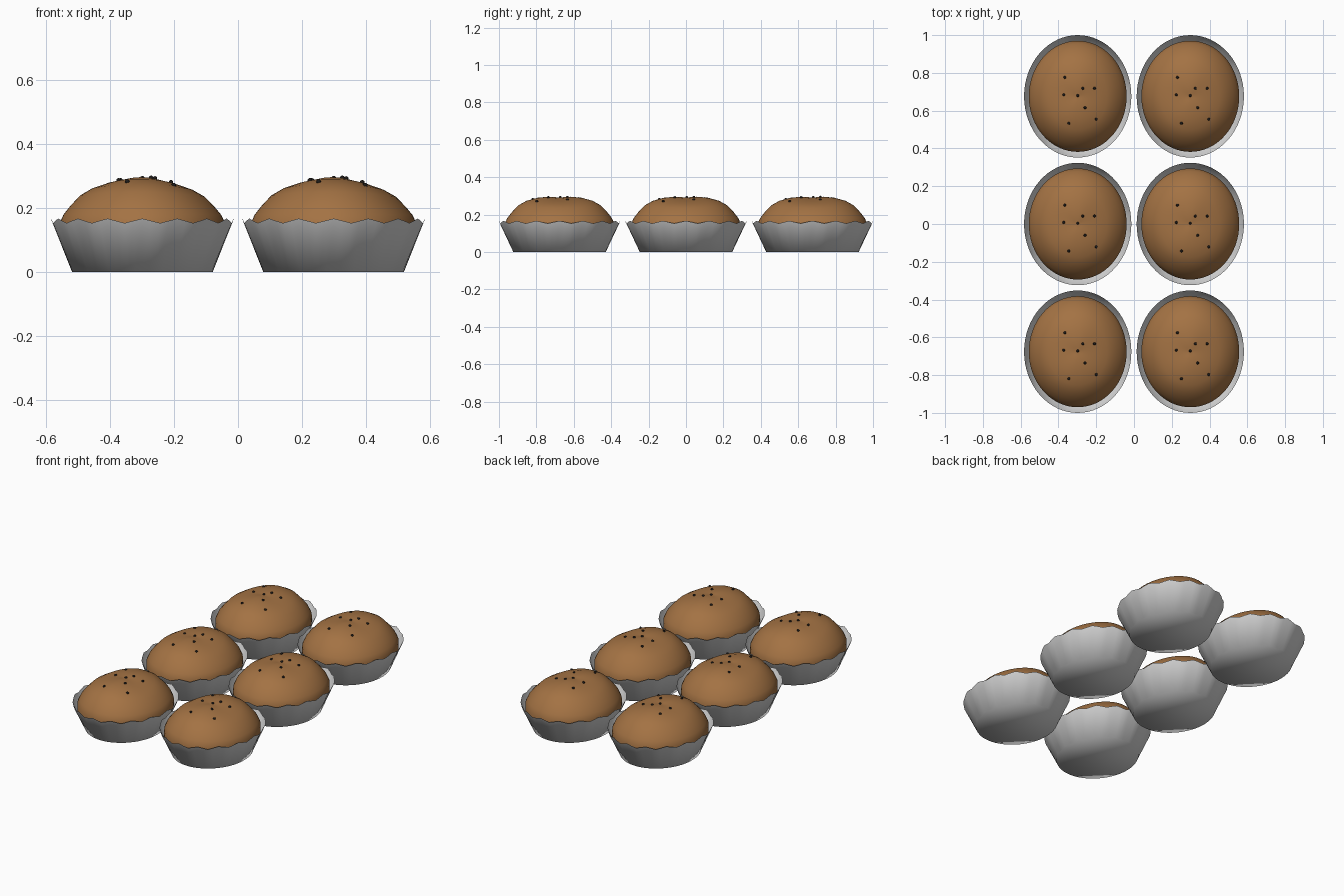
import bpy, bmesh, math

if "Cube" in bpy.data.objects:
    bpy.data.objects.remove(bpy.data.objects["Cube"])

SEG = 64


def material(name, col):
    m = bpy.data.materials.new(name)
    m.diffuse_color = (*col, 1)
    m.use_nodes = True
    m.node_tree.nodes["Principled BSDF"].inputs["Base Color"].default_value = m.diffuse_color
    return m


paper = material("grey paper", (0.66, 0.66, 0.66))
crust = material("brown crust", (0.37, 0.17, 0.057))
seed_col = material("dark seed", (0.012, 0.01, 0.009))


def make_mesh(name, bm, mat):
    bmesh.ops.recalc_face_normals(bm, faces=bm.faces)
    for f in bm.faces:
        f.smooth = True
    me = bpy.data.meshes.new(name)
    bm.to_mesh(me)
    bm.free()
    me.materials.append(mat)
    return me


def ring(bm, rx, ry, zfun):
    out = []
    for i in range(SEG):
        a = 2 * math.pi * i / SEG
        out.append(bm.verts.new((rx * math.cos(a), ry * math.sin(a), zfun(a))))
    return out


def bridge(bm, a, b):
    for i in range(SEG):
        j = (i + 1) % SEG
        bm.faces.new((a[i], a[j], b[j], b[i]))


# Paper cup: flared oval wall with a 16-wave scalloped rim, closed base
bm = bmesh.new()
base = ring(bm, 0.219, 0.247, lambda a: 0)
rim = ring(bm, 0.284, 0.324, lambda a: 0.16 + 0.007 * math.cos(16 * a))
bridge(bm, base, rim)
bm.faces.new(base[::-1])
cup_mesh = make_mesh("paper_cup", bm, paper)

# Cake dome: oval, a little fuller along its length
RX, RY = 0.259, 0.294
PROFILE = [(1, 0.105), (1, 0.15), (0.95, 0.178), (0.87, 0.203), (0.75, 0.235), (0.6, 0.257),
           (0.4, 0.275), (0.2, 0.287), (0.08, 0.29)]


def swell(r, a):
    k = 0.045 * math.sin(a) ** 2 + 0.012 * max(0, -math.cos(a))
    return k * r * (1 - r * r)


def dome_z(x, y):
    r, a = math.hypot(x / RX, y / RY), math.atan2(y / RY, x / RX)
    pts = PROFILE[1:] + [(0, 0.291)]
    for (r1, z1), (r0, z0) in zip(pts, pts[1:]):
        if r >= r0:
            return z0 + (z1 - z0) * (r - r0) / (r1 - r0) + swell(r, a)


bm = bmesh.new()
prev = None
for r, z in PROFILE:
    cur = ring(bm, RX * r, RY * r, lambda a: z + swell(r, a))
    if prev:
        bridge(bm, prev, cur)
    prev = cur
top = bm.verts.new((0, 0, 0.291))
for i in range(SEG):
    bm.faces.new((prev[i], prev[(i + 1) % SEG], top))
dome_mesh = make_mesh("cake_dome", bm, crust)

# Seeds scattered on the dome
SEEDS = [(-0.068, 0.1), (-0.074, 0.008), (0, 0.004), (0.027, 0.042), (0.089, 0.042),
         (0.039, -0.06), (0.098, -0.121), (-0.047, -0.143)]
bm = bmesh.new()
for x, y in SEEDS:
    new = bmesh.ops.create_icosphere(bm, subdivisions=2, radius=0.0075)["verts"]
    bmesh.ops.translate(bm, verts=new, vec=(x, y, dome_z(x, y) + 0.001))
seed_mesh = make_mesh("seeds", bm, seed_col)

# Two columns by three rows
for cx in (-0.298, 0.298):
    for cy in (-0.676, 0, 0.676):
        for me in (cup_mesh, dome_mesh, seed_mesh):
            ob = bpy.data.objects.new(me.name, me)
            ob.location = (cx, cy, 0)
            bpy.context.collection.objects.link(ob)
